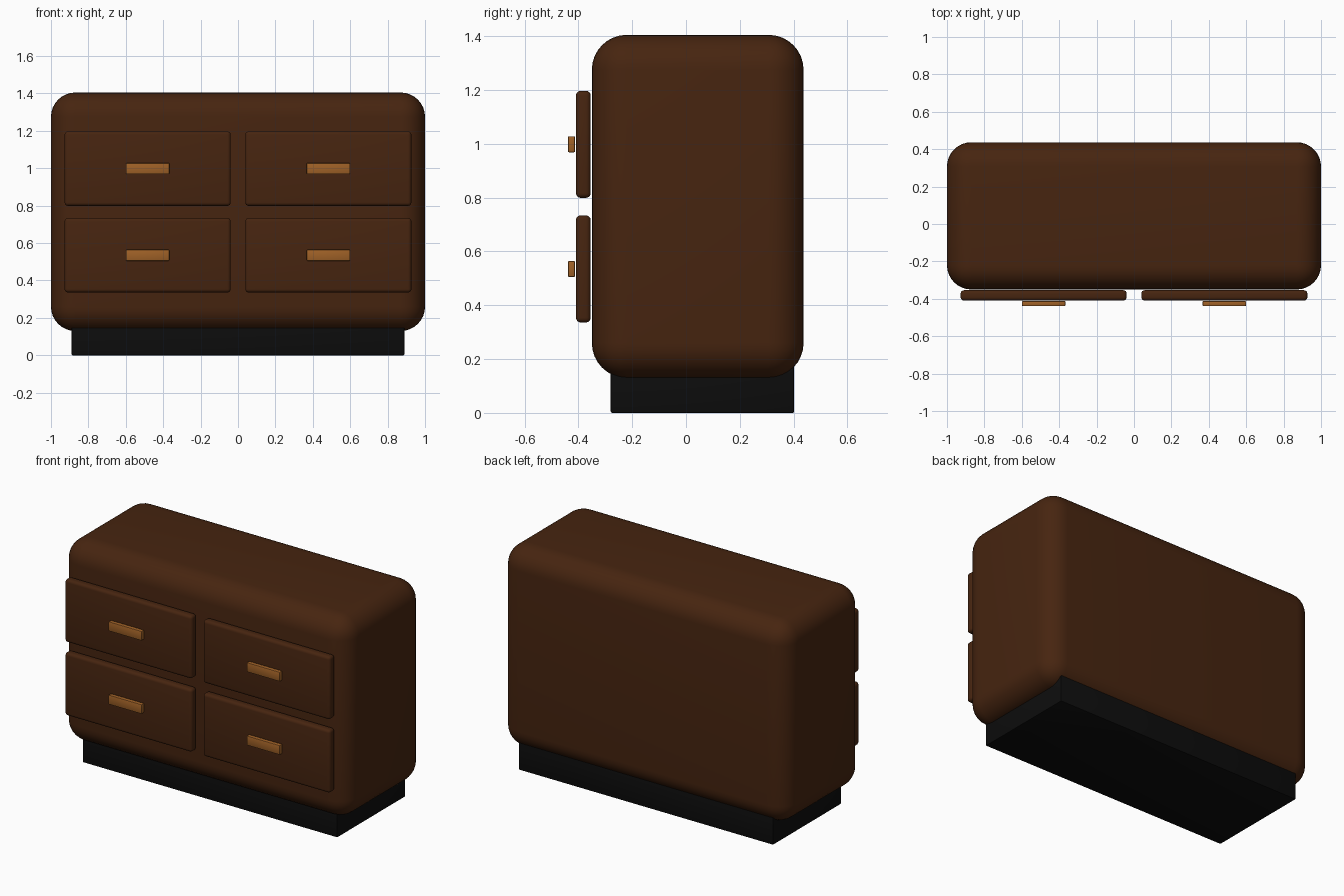
import bpy
import math

cube = bpy.data.objects.get("Cube")
if cube:
    bpy.data.objects.remove(cube, do_unlink=True)


def material(name, rgb):
    mat = bpy.data.materials.new(name)
    mat.use_nodes = True
    colour = (*rgb, 1)
    mat.diffuse_color = colour
    bsdf = next(n for n in mat.node_tree.nodes if n.type == 'BSDF_PRINCIPLED')
    bsdf.inputs["Base Color"].default_value = colour
    return mat


def rounded_box(name, low, high, radius, segments, mat):
    """Box between two corners with rounded edges."""
    centre = [(a + b) / 2 for a, b in zip(low, high)]
    bpy.ops.mesh.primitive_cube_add(size=1, location=centre)
    obj = bpy.context.object
    obj.name = name
    obj.scale = [b - a for a, b in zip(low, high)]
    bpy.ops.object.transform_apply(location=False, rotation=False, scale=True)
    bevel = obj.modifiers.new("rounding", 'BEVEL')
    bevel.width = radius
    bevel.segments = segments
    bevel.limit_method = 'NONE'
    bpy.ops.object.modifier_apply(modifier=bevel.name)
    bpy.ops.object.shade_smooth_by_angle(angle=math.radians(35))
    obj.data.materials.append(mat)
    return obj


wood = material("dark_wood", (0.062, 0.018, 0.005))
brass = material("brass", (0.35, 0.12, 0.02))
black = material("black_plinth", (0.004, 0.004, 0.004))

# Cabinet and recessed plinth
rounded_box("cabinet_body", (-1, -0.35, 0.13), (1, 0.437, 1.405), 0.13, 8, wood)
rounded_box("plinth", (-0.89, -0.28, 0), (0.89, 0.402, 0.22), 0.006, 2, black)

# Two columns and two rows of drawers, each with a bar handle
for side, x in (("right", -0.483), ("left", 0.483)):
    for row, z in (("lower", 0.535), ("upper", 0.998)):
        rounded_box(f"{row}_{side}_drawer", (x - 0.444, -0.409, z - 0.199),
                    (x + 0.444, -0.354, z + 0.199), 0.018, 4, wood)
        rounded_box(f"{row}_{side}_handle", (x - 0.116, -0.439, z - 0.03),
                    (x + 0.116, -0.412, z + 0.03), 0.005, 2, brass)
